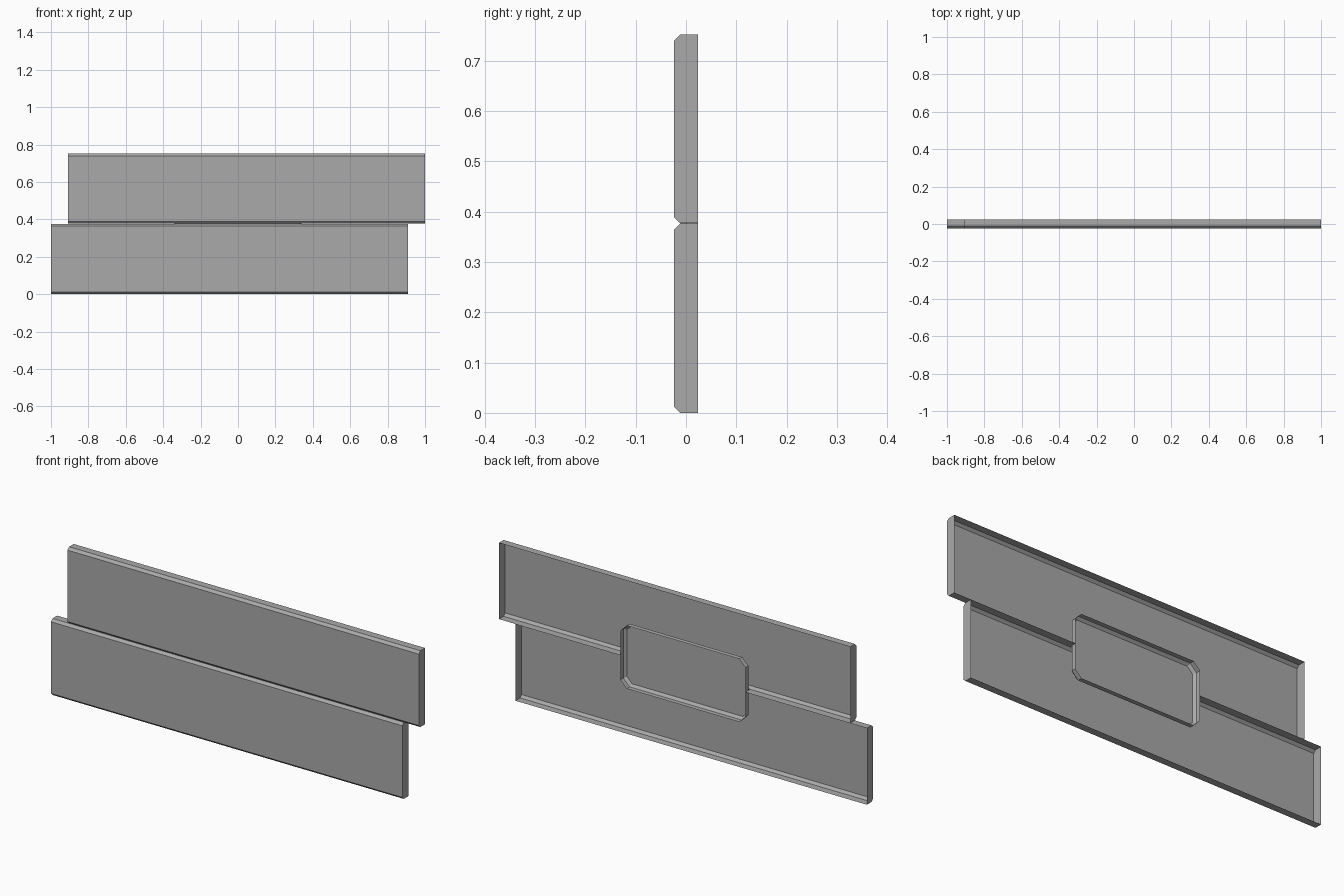
import bpy
import bmesh

cube = bpy.data.objects.get("Cube")
if cube:
    bpy.data.objects.remove(cube)

FRONT, BACK, BEVEL = -0.024, 0.024, 0.012
PLATE_HALF = 0.34

grey = bpy.data.materials.new("plain_grey")
grey.use_nodes = True
grey.diffuse_color = (0.4, 0.4, 0.4, 1)
grey.node_tree.nodes["Principled BSDF"].inputs["Base Color"].default_value = (0.4, 0.4, 0.4, 1)


def finish(name, bm):
    mesh = bpy.data.meshes.new(name)
    bm.to_mesh(mesh)
    bm.free()
    mesh.materials.append(grey)
    obj = bpy.data.objects.new(name, mesh)
    bpy.context.collection.objects.link(obj)
    return obj


def board(name, x0, x1, z0, z1, seam):
    """Hollow board, open at the back; the seam wall is gapped for the plate."""
    profile = [(BACK, z0), (FRONT + BEVEL, z0), (FRONT, z0 + BEVEL),
               (FRONT, z1 - BEVEL), (FRONT + BEVEL, z1), (BACK, z1)]
    stations = [x0, -PLATE_HALF, PLATE_HALF, x1]
    bm = bmesh.new()
    rings = [[bm.verts.new((x, y, z)) for y, z in profile] for x in stations]
    seam_wall = 0 if seam == "bottom" else len(profile) - 2
    for i, (a, b) in enumerate(zip(rings, rings[1:])):
        for k in range(len(profile) - 1):
            if i == 1 and k == seam_wall:
                continue
            bm.faces.new((a[k], a[k + 1], b[k + 1], b[k]))
    bm.faces.new(rings[0][::-1])
    bm.faces.new(rings[-1])
    bmesh.ops.recalc_face_normals(bm, faces=bm.faces)
    # merge the flat strips into single long faces
    bmesh.ops.dissolve_limit(bm, angle_limit=0.01, verts=bm.verts, edges=bm.edges)
    return finish(name, bm)


def octagon(bm, half_x, half_z, cut, y, z_mid):
    corner = [(half_x, half_z - cut), (half_x - cut, half_z)]
    outline = (corner + [(-x, z) for x, z in corner[::-1]]
               + [(-x, -z) for x, z in corner] + [(x, -z) for x, z in corner[::-1]])
    return [bm.verts.new((x, y, z_mid + z)) for x, z in outline]


def plate(name, half_x, half_z, z_mid):
    """Shallow tray with cut corners and a bevelled floor."""
    floor = FRONT + BEVEL + 0.001
    bm = bmesh.new()
    rings = [octagon(bm, half_x, half_z, 0.034, BACK, z_mid),
             octagon(bm, half_x, half_z, 0.034, floor + BEVEL, z_mid),
             octagon(bm, half_x - BEVEL, half_z - BEVEL, 0.027, floor, z_mid)]
    for a, b in zip(rings, rings[1:]):
        for k in range(len(a)):
            n = (k + 1) % len(a)
            bm.faces.new((a[k], a[n], b[n], b[k]))
    bm.faces.new(rings[-1])
    bmesh.ops.recalc_face_normals(bm, faces=bm.faces)
    return finish(name, bm)


# two staggered boards and the plate that joins them
board("lower_board", -1.0, 0.91, 0.0, 0.376, "top")
board("upper_board", -0.91, 1.0, 0.377, 0.752, "bottom")
plate("joining_plate", PLATE_HALF, 0.155, 0.376)
